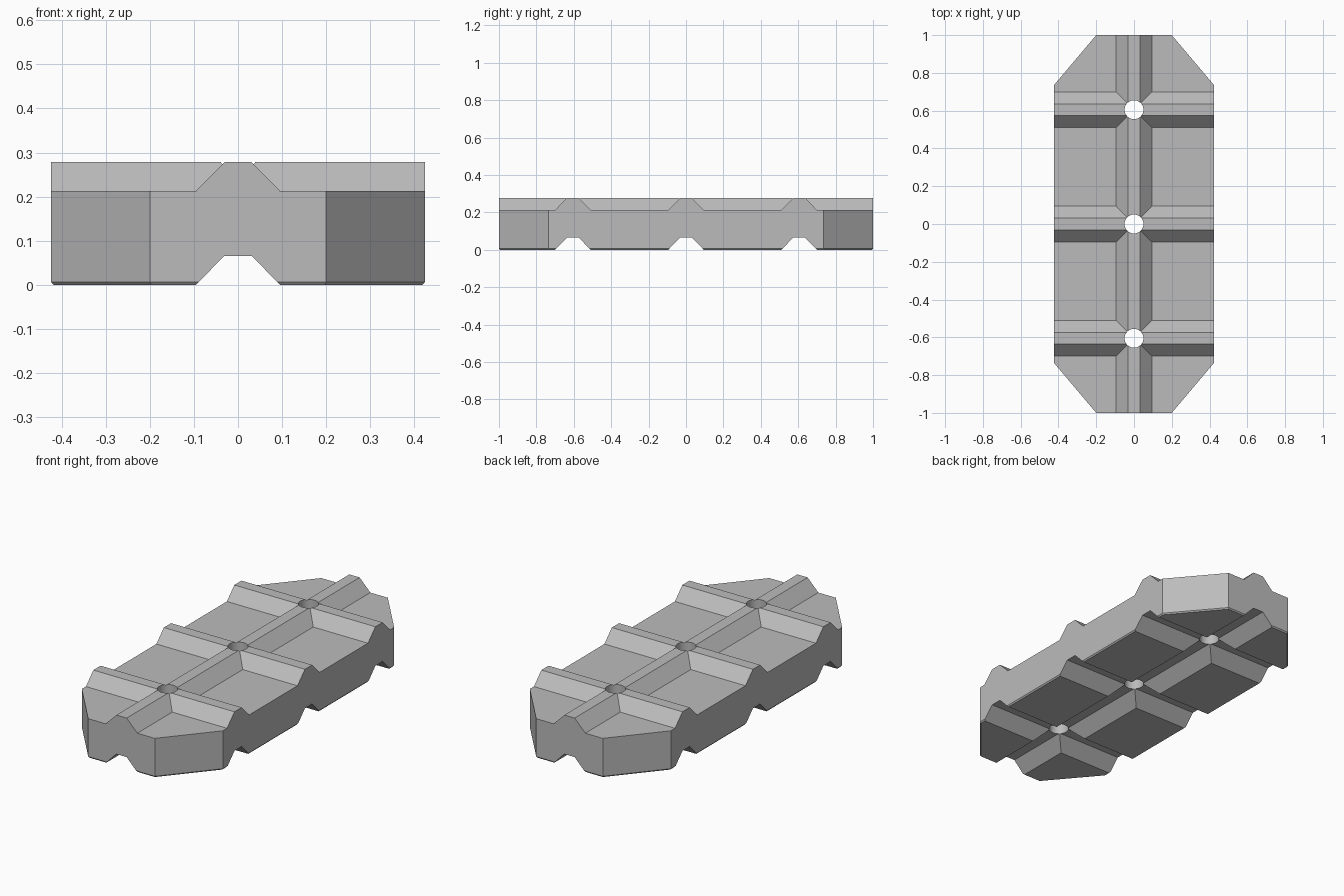
import bpy
import bmesh
from math import hypot
from mathutils import Matrix, Vector

cube = bpy.data.objects.get("Cube")
if cube:
    bpy.data.objects.remove(cube, do_unlink=True)

# Main sizes
HALF_X, HALF_Y, END_X, SHOULDER_Y = 0.424, 1.0, 0.2, 0.735
RIDGE_Y = (-0.605, 0.0, 0.605)
RIDGE_TOP, RIDGE_FOOT = 0.031, 0.095
DECK_Z, TOP_Z, GROOVE_Z = 0.213, 0.278, 0.066
CHAMFER_Z = 0.007
HOLE_R = 0.05

grey = bpy.data.materials.new("Concrete grey")
grey.use_nodes = True
colour = (0.5, 0.5, 0.5, 1)
grey.diffuse_color = colour
grey.node_tree.nodes["Principled BSDF"].inputs["Base Color"].default_value = colour


def add_object(name, bm):
    mesh = bpy.data.meshes.new(name)
    bm.to_mesh(mesh)
    bm.free()
    mesh.materials.append(grey)
    obj = bpy.data.objects.new(name, mesh)
    bpy.context.collection.objects.link(obj)
    return obj


def cut(bm, point, normal, **options):
    geom = bm.verts[:] + bm.edges[:] + bm.faces[:]
    return bmesh.ops.bisect_plane(bm, geom=geom, dist=1e-5, plane_co=point,
                                  plane_no=normal, **options)


def ridge_height(x, y):
    """Height of the crossing ridges, from 0 on the deck to 1 on the crest."""
    near = min([abs(x)] + [abs(y - c) for c in RIDGE_Y])
    return min(1, max(0, (RIDGE_FOOT - near) / (RIDGE_FOOT - RIDGE_TOP)))


# Octagonal outline, split along the ridge lines
quarter = [(HALF_X, SHOULDER_Y), (END_X, HALF_Y)]
half = quarter + [(-x, y) for x, y in reversed(quarter)]
outline = half + [(-x, -y) for x, y in half]
bm = bmesh.new()
bm.faces.new([bm.verts.new((x, y, 0)) for x, y in outline])
for offset in (-RIDGE_FOOT, -RIDGE_TOP, RIDGE_TOP, RIDGE_FOOT):
    cut(bm, (offset, 0, 0), (1, 0, 0))
    for centre in RIDGE_Y:
        cut(bm, (0, centre + offset, 0), (0, 1, 0))

# Raise the ridges and mitre the slopes where they meet
for v in bm.verts:
    v.co.z = ridge_height(v.co.x, v.co.y)
for face in bm.faces[:]:
    low = [v for v in face.verts if v.co.z < 0.5]
    if len(face.verts) == 4 and len(low) == 1:
        i = list(face.verts).index(low[0])
        bmesh.utils.face_split(face, low[0], face.verts[(i + 2) % 4])

# Thicken: ridges on top, matching grooves underneath
bottom = bm.verts[:]
result = bmesh.ops.extrude_face_region(bm, geom=bm.faces[:], use_keep_orig=True)
for v in bottom:
    v.co.z *= GROOVE_Z
for v in result["geom"]:
    if isinstance(v, bmesh.types.BMVert):
        v.co.z = DECK_Z + (TOP_Z - DECK_Z) * v.co.z
bmesh.ops.recalc_face_normals(bm, faces=bm.faces[:])

# Small chamfer round the bottom edge
for (x0, y0), (x1, y1) in zip(outline, outline[1:] + outline[:1]):
    length = hypot(x1 - x0, y1 - y0)
    normal = Vector(((y1 - y0) / length, (x0 - x1) / length, -0.8))
    done = cut(bm, (x0, y0, CHAMFER_Z), normal, clear_outer=True)
    edges = [e for e in done["geom_cut"] if isinstance(e, bmesh.types.BMEdge)]
    bmesh.ops.holes_fill(bm, edges=edges, sides=0)
bmesh.ops.recalc_face_normals(bm, faces=bm.faces[:])
block = add_object("paving_block", bm)

# Round holes through each ridge crossing
bm = bmesh.new()
for centre in RIDGE_Y:
    bmesh.ops.create_cone(bm, cap_ends=True, segments=32, radius1=HOLE_R,
                          radius2=HOLE_R, depth=1,
                          matrix=Matrix.Translation((0, centre, 0.15)))
cutter = add_object("hole_cutter", bm)
cutter.hide_render = True
boolean = block.modifiers.new("holes", "BOOLEAN")
boolean.operation = "DIFFERENCE"
boolean.solver = "EXACT"
boolean.object = cutter
bpy.context.view_layer.objects.active = block
block.select_set(True)
bpy.ops.object.modifier_apply(modifier=boolean.name)
bpy.data.objects.remove(cutter, do_unlink=True)
bpy.ops.object.shade_smooth_by_angle()
